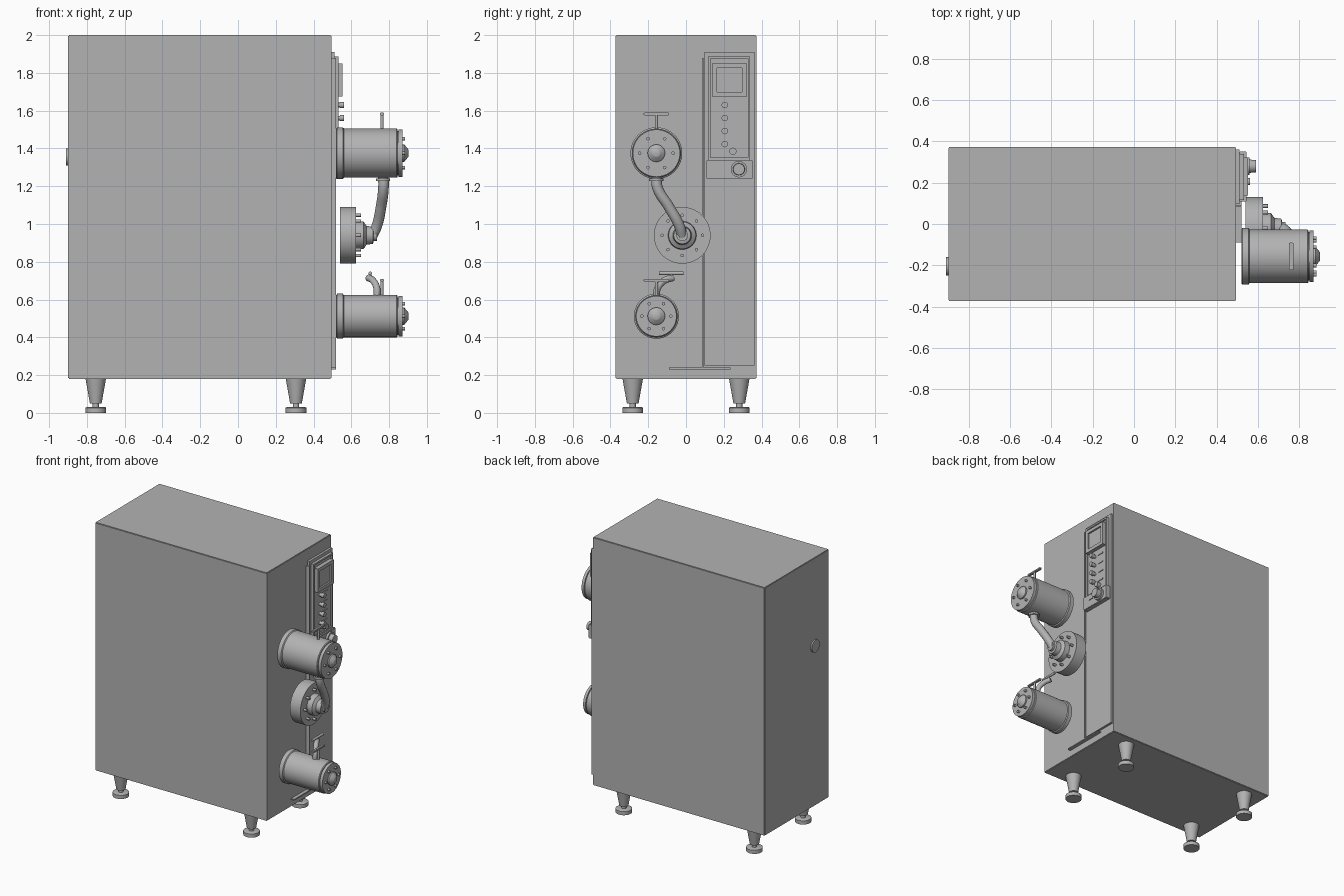
import bpy, bmesh, math
from mathutils import Vector, Matrix

cube = bpy.data.objects.get("Cube")
if cube:
    bpy.data.objects.remove(cube, do_unlink=True)

grey = bpy.data.materials.new("light grey")
grey.use_nodes = True
grey.diffuse_color = (0.45, 0.45, 0.45, 1)
grey.node_tree.nodes["Principled BSDF"].inputs["Base Color"].default_value = grey.diffuse_color


def finish(name, bm, smooth=True):
    bmesh.ops.recalc_face_normals(bm, faces=bm.faces)
    mesh = bpy.data.meshes.new(name)
    bm.to_mesh(mesh)
    bm.free()
    mesh.materials.append(grey)
    ob = bpy.data.objects.new(name, mesh)
    bpy.context.collection.objects.link(ob)
    if smooth:
        bpy.ops.object.select_all(action="DESELECT")
        ob.select_set(True)
        bpy.context.view_layer.objects.active = ob
        bpy.ops.object.shade_smooth_by_angle(angle=math.radians(35))
    return ob


def box(name, x, y, z, bevel=0.0):
    """Box spanning the given (min, max) pairs."""
    bm = bmesh.new()
    bmesh.ops.create_cube(bm, size=1)
    for v in bm.verts:
        v.co = [sum(r) / 2 + c * (r[1] - r[0]) for r, c in zip((x, y, z), v.co)]
    if bevel:
        bmesh.ops.bevel(bm, geom=bm.edges[:], offset=bevel, segments=2, affect="EDGES")
    return finish(name, bm, False)


def lathe(name, profile, origin, axis="X", sides=40):
    """Revolve (distance along axis, radius) points, capped at both ends."""
    bm = bmesh.new()
    rings = []
    for d, r in profile:
        ring = []
        for i in range(sides):
            a = math.tau * i / sides
            ring.append(bm.verts.new((r * math.cos(a), r * math.sin(a), d)))
        rings.append(ring)
    for a, b in zip(rings, rings[1:]):
        for i in range(sides):
            j = (i + 1) % sides
            bm.faces.new((a[i], a[j], b[j], b[i]))
    bm.faces.new(rings[0])
    bm.faces.new(rings[-1])
    if axis != "Z":
        bm.transform(Matrix.Rotation(math.pi / 2, 4, "Y" if axis == "X" else "X"))
    bm.transform(Matrix.Translation(origin))
    return finish(name, bm)


def rod(name, length, radius, origin, axis, sides=16):
    return lathe(name, [(-length / 2, radius), (length / 2, radius)], origin, axis, sides)


def bolts(name, count, ring, x0, x1, y, z, radius=0.009):
    for i in range(count):
        a = math.tau * i / count
        centre = ((x0 + x1) / 2, y + ring * math.cos(a), z + ring * math.sin(a))
        rod(f"{name}_{i + 1}", x1 - x0, radius, centre, "X", 12)


def pipe(name, points, radius):
    curve = bpy.data.curves.new(name, "CURVE")
    curve.dimensions = "3D"
    curve.bevel_depth = radius
    curve.bevel_resolution = 4
    curve.use_fill_caps = True
    spline = curve.splines.new("BEZIER")
    spline.bezier_points.add(len(points) - 1)
    for p, co in zip(spline.bezier_points, points):
        p.co = co
        p.handle_left_type = p.handle_right_type = "AUTO"
    curve.materials.append(grey)
    ob = bpy.data.objects.new(name, curve)
    bpy.context.collection.objects.link(ob)


# Cabinet and its rear button
box("cabinet", (-0.9, 0.495), (-0.373, 0.373), (0.18, 2), 0.004)
lathe("rear_button", [(-0.91, 0.045), (-0.895, 0.045)], (0, -0.205, 1.355))

# Feet
foot = [(0.005, 0.055), (0.027, 0.055), (0.03, 0.05), (0.03, 0.016), (0.05, 0.016),
        (0.05, 0.031), (0.18, 0.054)]
foot[0] = (0, 0.055)
for x, end in ((-0.753, "rear"), (0.307, "front")):
    for y, side in ((-0.282, "right"), (0.282, "left")):
        lathe(f"{end}_{side}_foot", foot, (x, y, 0), "Z", 32)

# Door panel and trim strips
box("door_panel", (0.49, 0.512), (0.097, 0.362), (0.25, 1.91))
box("vertical_trim", (0.49, 0.52), (0.084, 0.092), (0.235, 1.88))
box("lower_trim", (0.49, 0.52), (-0.09, 0.235), (0.231, 0.239))


def frame(name, x, y, z, w):
    """Four rails around a rectangular opening."""
    box(name + "_bottom", x, y, (z[0], z[0] + w))
    box(name + "_top", x, y, (z[1] - w, z[1]))
    box(name + "_right", x, (y[0], y[0] + w), z)
    box(name + "_left", x, (y[1] - w, y[1]), z)


# Control panel with screen, buttons and switch box
box("control_panel", (0.51, 0.522), (0.117, 0.34), (1.34, 1.887))
frame("control_rim", (0.51, 0.532), (0.117, 0.34), (1.34, 1.887), 0.012)
box("screen_base", (0.52, 0.54), (0.138, 0.322), (1.675, 1.85), 0.003)
frame("screen_rim", (0.535, 0.552), (0.138, 0.322), (1.675, 1.85), 0.025)
for i in range(4):
    z = 1.63 - 0.069 * i
    lathe(f"button_{i + 1}", [(0.515, 0.012), (0.54, 0.012), (0.54, 0.017), (0.562, 0.017)],
          (0, 0.205, z), sides=20)
    box(f"label_bar_{i + 1}", (0.52, 0.527), (0.242, 0.29), (z - 0.004, z + 0.004))
lathe("round_button", [(0.515, 0.019), (0.55, 0.019)], (0, 0.248, 1.385), sides=24)
box("switch_box", (0.51, 0.545), (0.108, 0.352), (1.237, 1.34), 0.003)
box("switch_plate", (0.54, 0.55), (0.17, 0.21), (1.292, 1.318))
lathe("rotary_switch", [(0.54, 0.043), (0.56, 0.043), (0.56, 0.032), (0.592, 0.03)],
      (0, 0.28, 1.29), sides=32)


def canister(name, y, z, r):
    """Flanged cylinder with bolted cap, hub and top handle."""
    profile = [(0.52, r), (0.525, r + 0.007), (0.555, r + 0.007), (0.56, r), (0.84, r),
               (0.845, r - 0.004), (0.845, r - 0.012), (0.85, r - 0.012),
               (0.85, r - 0.005), (0.87, r - 0.005)]
    lathe(name + "_body", profile, (0, y, z), sides=56)
    lathe(name + "_hub", [(0.865, 0.046), (0.88, 0.046), (0.9, 0.022), (0.902, 0.018)],
          (0, y, z), sides=32)
    bolts(name + "_bolt", 6, r * 0.68, 0.865, 0.885, y, z)
    top = z + r + 0.08
    rod(name + "_handle_stem", 0.1, 0.008, (0.762, y, top - 0.045), "Z")
    box(name + "_handle_bar", (0.752, 0.772), (y - 0.067, y + 0.067), (top - 0.01, top + 0.005), 0.003)


canister("upper_canister", -0.157, 1.375, 0.13)
canister("lower_canister", -0.157, 0.512, 0.112)

# Middle flange with stepped nozzle
lathe("middle_flange", [(0.54, 0.15), (0.625, 0.15), (0.625, 0.075), (0.665, 0.072),
                        (0.68, 0.05), (0.715, 0.045), (0.718, 0.03), (0.735, 0.03)],
      (0, -0.02, 0.94), sides=56)
bolts("middle_flange_bolt", 8, 0.107, 0.62, 0.65, -0.02, 0.94)

# Feed pipe from the upper canister to the flange
rod("pipe_collar", 0.015, 0.038, (0.768, -0.157, 1.234), "Z", 32)
pipe("feed_pipe", [(0.77, -0.157, 1.25), (0.77, -0.15, 1.19), (0.757, -0.09, 1.09),
                   (0.735, -0.035, 0.99), (0.71, -0.02, 0.935)], 0.028)

# Bent outlet with cross handle on the lower canister
pipe("outlet_pipe", [(0.735, -0.157, 0.61), (0.735, -0.15, 0.66), (0.715, -0.115, 0.7),
                     (0.69, -0.07, 0.715)], 0.018)
rod("outlet_stem", 0.04, 0.007, (0.7, -0.078, 0.72), "Z")
rod("outlet_handle", 0.13, 0.009, (0.7, -0.078, 0.739), "Y")
